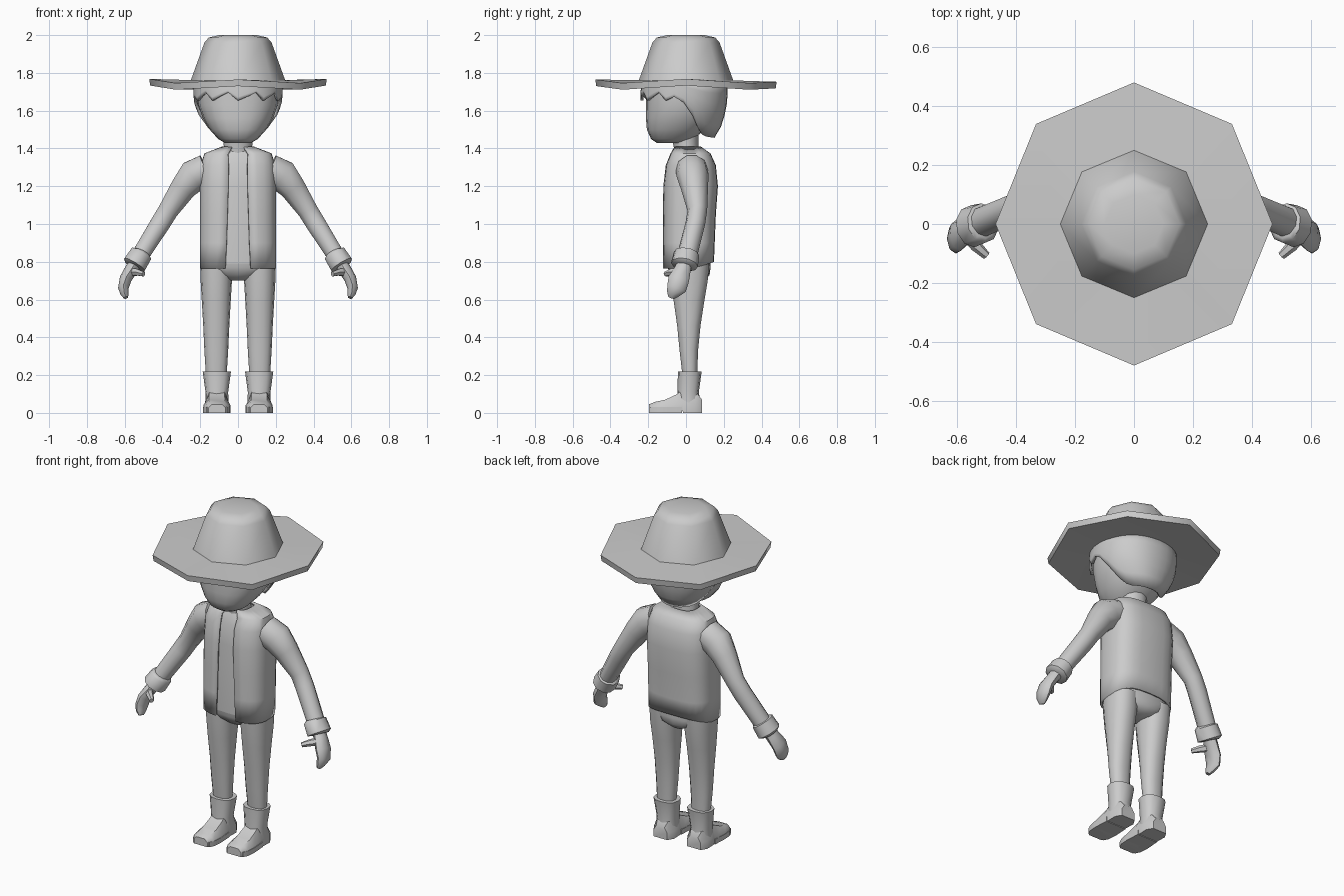
import bpy, bmesh, math
from mathutils import Vector

if "Cube" in bpy.data.objects:
    bpy.data.objects.remove(bpy.data.objects["Cube"])

grey = bpy.data.materials.new("plain grey")
grey.diffuse_color = (0.6, 0.6, 0.6, 1)
grey.use_nodes = True
grey.node_tree.nodes["Principled BSDF"].inputs["Base Color"].default_value = grey.diffuse_color


def loft(name, rings, closed=True, caps=True, thick=0, angle=50):
    """Skin a list of equally long point rings."""
    bm = bmesh.new()
    vs = [[bm.verts.new(p) for p in r] for r in rings]
    n = len(rings[0])
    for a, b in zip(vs, vs[1:]):
        for i in range(n if closed else n - 1):
            j = (i + 1) % n
            bm.faces.new((a[i], a[j], b[j], b[i]))
    if caps:
        bm.faces.new(vs[0])
        bm.faces.new(vs[-1])
    bmesh.ops.recalc_face_normals(bm, faces=bm.faces)
    me = bpy.data.meshes.new(name)
    bm.to_mesh(me)
    bm.free()
    me.polygons.foreach_set("use_smooth", [True] * len(me.polygons))
    me.set_sharp_from_angle(angle=math.radians(angle))
    me.materials.append(grey)
    ob = bpy.data.objects.new(name, me)
    bpy.context.collection.objects.link(ob)
    if thick:
        mod = ob.modifiers.new("thickness", "SOLIDIFY")
        mod.thickness = thick
        mod.offset = 0
    return ob


def outline(rx, y0, y1, a, e=2.0):
    """Point on a rounded-box outline at angle a; e=2 is an ellipse."""
    c, s = math.cos(a), math.sin(a)
    x = math.copysign(abs(c) ** (2 / e), c) * rx
    y = math.copysign(abs(s) ** (2 / e), s) * (y1 - y0) / 2 + (y0 + y1) / 2
    return x, y


def level_rings(table, n=16, e=2.0, cx=0):
    """Horizontal rings from rows of (z, half width, front y, back y)."""
    out = []
    for z, rx, y0, y1 in table:
        pts = [outline(rx, y0, y1, 2 * math.pi * i / n, e) for i in range(n)]
        out.append([(x + cx, y, z) for x, y in pts])
    return out


def sample(table, z):
    """Interpolate a table by height."""
    for a, b in zip(table, table[1:]):
        if z <= b[0]:
            t = max(0, (z - a[0]) / (b[0] - a[0]))
            return [p + (q - p) * t for p, q in zip(a[1:], b[1:])]
    return table[-1][1:]


def tube(name, rows, side, n=10):
    """Tube through rows of (x, y, z, radius across y, other radius)."""
    P = [Vector(r[:3]) for r in rows]
    rings = []
    for i, r in enumerate(rows):
        d = (P[min(i + 1, len(P) - 1)] - P[max(i - 1, 0)]).normalized()
        u = Vector((0, 1, 0))
        u = (u - d * u.dot(d)).normalized()
        v = d.cross(u)
        ring = []
        for k in range(n):
            a = 2 * math.pi * k / n
            p = P[i] + u * math.cos(a) * r[3] + v * math.sin(a) * r[4]
            ring.append((p.x * side, p.y, p.z))
        rings.append(ring)
    return loft(name, rings)


# Hat: eight-sided crown and curved brim in one skin
def octagon(rx, ry, z, curve=False):
    drop = [0, -.022, -.015, -.022, 0, -.022, -.003, -.022] if curve else [0] * 8
    return [(rx * math.cos(i * math.pi / 4), ry * math.sin(i * math.pi / 4), z + drop[i])
            for i in range(8)]


loft("hat", [octagon(.2, .2, 1.735), octagon(.465, .475, 1.733, True),
             octagon(.47, .48, 1.768, True), octagon(.25, .25, 1.76),
             octagon(.178, .178, 1.96), octagon(.155, .155, 1.987),
             octagon(.1, .1, 2.0)], angle=60)

# Head and neck
loft("head", level_rings([(1.43, .07, -.155, .0), (1.45, .105, -.185, .04),
                          (1.5, .15, -.207, .1), (1.56, .186, -.212, .15),
                          (1.63, .21, -.212, .18), (1.7, .215, -.212, .19),
                          (1.75, .215, -.212, .19)], 20, 2.3))
loft("neck", level_rings([(1.35, .085, -.06, .07), (1.41, .075, -.065, .065),
                          (1.47, .08, -.08, .065)], 12))

# Hair: shell whose lower edge is a short fringe in front and long at the back
hair = [(1.44, .11, -.2, .13), (1.5, .155, -.22, .172), (1.56, .195, -.228, .193),
        (1.62, .222, -.232, .207), (1.68, .228, -.235, .213), (1.75, .228, -.228, .213)]
edge = [(-.2, 1.675), (0, 1.645), (.13, 1.61), (.3, 1.53), (.6, 1.47), (1, 1.46)]
columns = []
for i in range(32):
    a = 2 * math.pi * i / 32
    s = math.sin(a)
    low = sample(edge, s)[0] + (.022 * (i % 3 - 1) if s < -.3 else 0)
    col = []
    for k in range(6):
        z = 1.75 + (low - 1.75) * k / 5
        col.append((*outline(*sample(hair, z), a, 2.2), z))
    columns.append(col)
loft("hair", list(zip(*columns)), caps=False, thick=.015)

# Shirt body and hips
loft("shirt", level_rings([(.79, .18, -.1, .12), (1.2, .18, -.1, .145),
                           (1.32, .17, -.085, .13), (1.37, .14, -.065, .1),
                           (1.4, .075, -.05, .065)], 20, 2.8))
loft("hips", level_rings([(.70, .05, -.04, .1), (.73, .13, -.075, .125),
                          (.77, .185, -.1, .13), (.84, .185, -.1, .125)], 20, 2.6))

# Open coat: front gap narrows towards the neck
coat = [(.765, .2, -.117, .142, .42), (.9, .2, -.117, .146, .36),
        (1.05, .2, -.117, .152, .32), (1.2, .2, -.115, .163, .28),
        (1.31, .195, -.102, .152, .28), (1.37, .178, -.078, .125, .35),
        (1.405, .085, -.058, .075, .5)]
rings = []
for z, rx, y0, y1, gap in coat:
    ring = []
    for i in range(25):
        a = -math.pi / 2 + gap / 2 + (2 * math.pi - gap) * i / 24
        x, y = outline(rx - .004, y0, y1, a, 2.9)
        lift = .035 * max(0, math.sin(a)) if z < .8 else 0
        ring.append((x, y, z + lift))
    rings.append(ring)
loft("coat", rings, closed=False, caps=False, thick=.012)

for side, label in ((1, "left"), (-1, "right")):
    # Sleeve, turned-back cuff, hand and thumb
    tube(label + "_sleeve", [(.165, .03, 1.29, .085, .085), (.235, .035, 1.255, .085, .09),
                             (.29, .045, 1.19, .072, .072), (.37, .06, 1.07, .052, .056),
                             (.41, .05, 1.005, .052, .055), (.52, .005, .83, .053, .048)], side)
    tube(label + "_cuff", [(.508, .005, .85, .055, .045), (.512, .003, .842, .068, .062),
                           (.548, -.008, .785, .072, .066), (.552, -.01, .777, .055, .05)], side)
    tube(label + "_hand", [(.54, -.005, .8, .038, .035), (.568, -.02, .755, .045, .034),
                           (.595, -.038, .71, .056, .032), (.607, -.05, .66, .052, .028),
                           (.6, -.07, .63, .034, .022), (.593, -.077, .61, .018, .012)], side, 8)
    tube(label + "_thumb", [(.565, -.035, .745, .025, .025), (.535, -.075, .745, .02, .02),
                            (.5, -.108, .735, .014, .014)], side, 6)
    # Trouser leg
    loft(label + "_leg", level_rings([(.2, .055, -.02, .06), (.33, .063, -.035, .065),
                                      (.46, .069, -.048, .078), (.6, .077, -.068, .1),
                                      (.7, .083, -.078, .117), (.79, .085, -.085, .125)],
                                     14, 2.3, .115 * side))
    # Boot shaft with flared top
    loft(label + "_boot_shaft", level_rings([(.04, .062, -.05, .078), (.11, .06, -.045, .068),
                                             (.22, .075, -.043, .083)], 12, 2.4, .112 * side))
    # Boot foot: sections from toe to heel (y, half width, bottom, top)
    rings = []
    for y, w, lo, hi in [(-.197, .045, 0, .045), (-.165, .066, 0, .058), (-.11, .071, 0, .07),
                         (-.05, .068, .008, .098), (-.02, .064, .014, .12),
                         (-.015, .064, 0, .12), (.05, .066, 0, .115), (.085, .045, 0, .07)]:
        mid = min(.045, lo + (hi - lo) * .6)
        rings.append([(.112 * side + sx * w * f, y, z) for sx, f, z in
                      ((-1, 1, lo), (1, 1, lo), (1, 1, mid), (1, .6, hi), (-1, .6, hi), (-1, 1, mid))])
    loft(label + "_boot_foot", rings, angle=40)
    # Raised sole edge round the front of the boot
    sole = [(.055, -.19), (.069, -.16), (.073, -.11), (.068, -.02),
            (-.068, -.02), (-.073, -.11), (-.069, -.16), (-.055, -.19)]
    loft(label + "_sole", [[(.112 * side + x, y, z) for x, y in sole] for z in (0, .03)])
